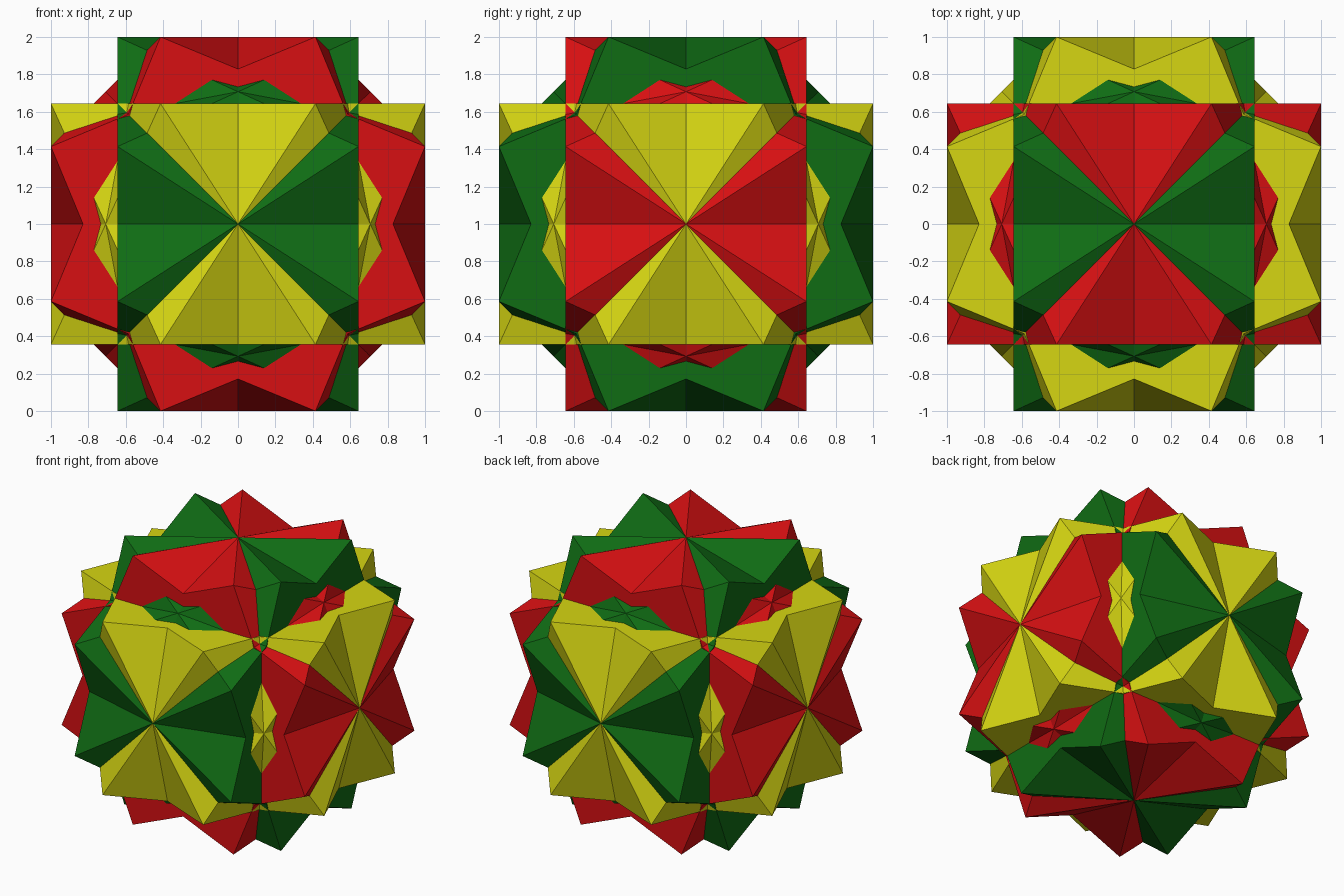
import bpy, bmesh, math
from mathutils import Vector

cube = bpy.data.objects.get("Cube")
if cube:
    bpy.data.objects.remove(cube, do_unlink=True)

RADIUS = 1 / math.cos(math.radians(22.5))   # corner radius of the square ends
EDGE = RADIUS * math.sqrt(2)                # every edge is this long
HALF = math.sqrt(EDGE ** 2 - (2 * math.tan(math.radians(22.5))) ** 2) / 2
CENTRE = Vector((0, 0, 1))


def make_material(name, rgb):
    mat = bpy.data.materials.new(name)
    mat.use_nodes = True
    mat.diffuse_color = (*rgb, 1)
    mat.node_tree.nodes["Principled BSDF"].inputs["Base Color"].default_value = (*rgb, 1)
    return mat


def square_antiprism(name, axis, hand, mat):
    """Regular square antiprism along the axis; hand = +1 or -1 picks its twist."""
    def corner(angle, height):
        a = math.radians(angle)
        p = (RADIUS * math.cos(a), RADIUS * math.sin(a), height)
        # cyclic permutation carries the z axis onto the wanted axis
        return CENTRE + Vector([p[(i + 2 - axis) % 3] for i in range(3)])

    bm = bmesh.new()
    upper = [bm.verts.new(corner(hand * (67.5 + 90 * k), HALF)) for k in range(4)]
    lower = [bm.verts.new(corner(hand * (22.5 + 90 * k), -HALF)) for k in range(4)]
    bm.faces.new(upper)
    bm.faces.new(lower[::-1])
    for k in range(4):
        n = (k + 1) % 4
        bm.faces.new((lower[k], lower[n], upper[k]))
        bm.faces.new((upper[k], lower[n], upper[n]))
    bmesh.ops.recalc_face_normals(bm, faces=bm.faces[:])
    mesh = bpy.data.meshes.new(name)
    bm.to_mesh(mesh)
    bm.free()
    mesh.materials.append(mat)
    obj = bpy.data.objects.new(name, mesh)
    bpy.context.collection.objects.link(obj)


# One mirrored pair of antiprisms on each axis, one colour per axis
COLOURS = [("green", (0.005, 0.15, 0.007)),
           ("red", (0.68, 0.005, 0.006)),
           ("yellow", (0.67, 0.67, 0.006))]
for axis, (colour, rgb) in enumerate(COLOURS):
    mat = make_material(colour, rgb)
    square_antiprism(f"{colour}_antiprism_right_twist", axis, 1, mat)
    square_antiprism(f"{colour}_antiprism_left_twist", axis, -1, mat)
